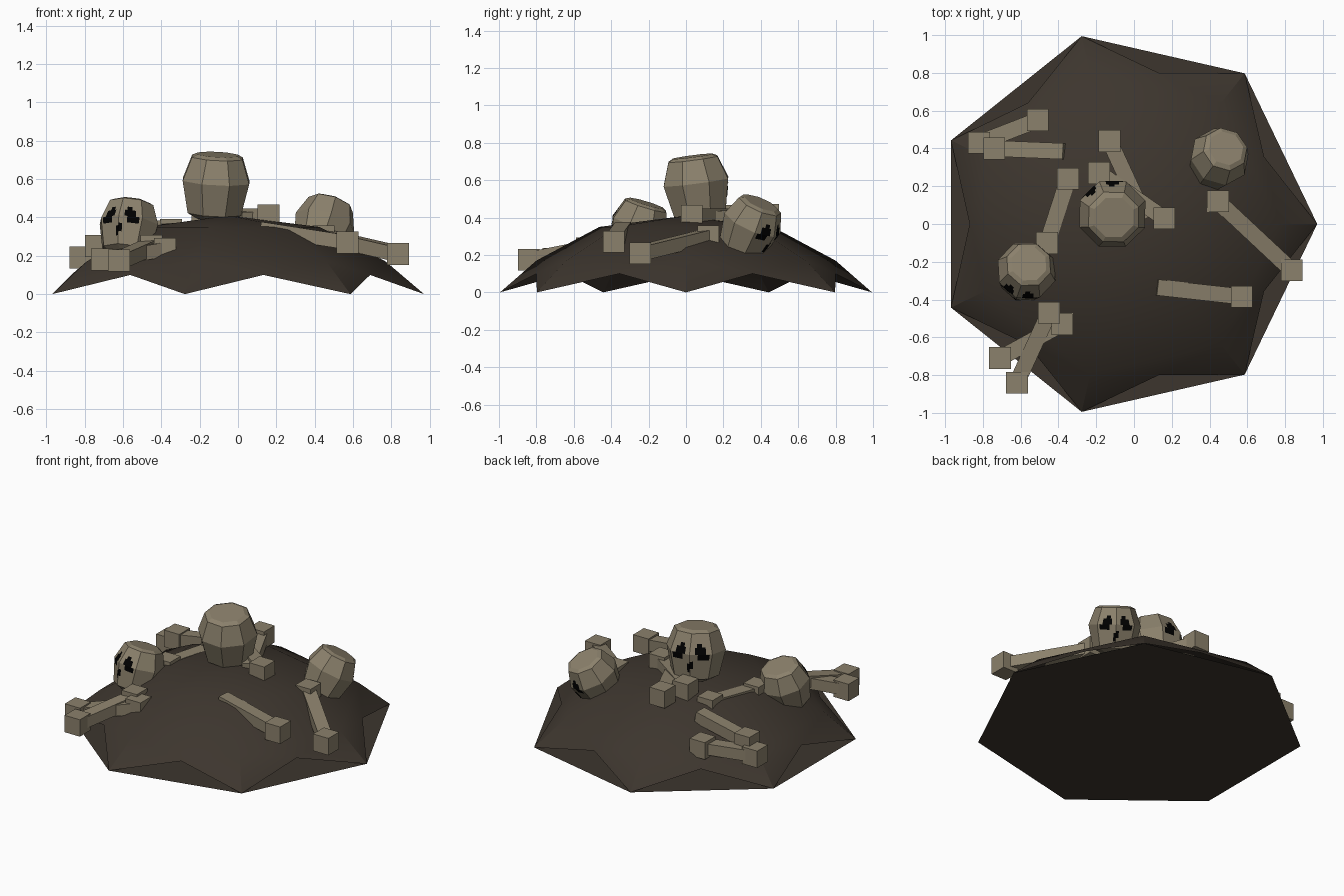
import bpy, bmesh, math
from mathutils import Matrix, Vector

if "Cube" in bpy.data.objects:
    bpy.data.objects.remove(bpy.data.objects["Cube"], do_unlink=True)


def material(name, rgb):
    m = bpy.data.materials.new(name)
    m.use_nodes = True
    m.diffuse_color = (*rgb, 1)
    b = m.node_tree.nodes["Principled BSDF"]
    b.inputs["Base Color"].default_value = (*rgb, 1)
    b.inputs["Roughness"].default_value = 0.9
    return m


EARTH = material("dark earth", (0.046, 0.036, 0.027))
BONE = material("old bone", (0.26, 0.22, 0.15))
BLACK = material("socket black", (0.0, 0.0, 0.0))


def make_object(name, bm, mats):
    me = bpy.data.meshes.new(name)
    bm.to_mesh(me)
    bm.free()
    for m in mats:
        me.materials.append(m)
    ob = bpy.data.objects.new(name, me)
    bpy.context.collection.objects.link(ob)
    return ob


# Seven-pointed mound: rings from the ground points up to the apex
def build_mound():
    bm = bmesh.new()
    n = 7

    def ring(r, z, shift=0.0):
        return [bm.verts.new((-0.05 + r * math.cos(math.tau * (k + shift) / n),
                              r * math.sin(math.tau * (k + shift) / n), z))
                for k in range(n)]

    tips = ring(1.02, 0.0)
    arches = ring(0.82, 0.1, 0.5)
    shoulder = ring(0.82, 0.17)
    crown = ring(0.475, 0.35)
    apex = bm.verts.new((-0.05, 0, 0.41))
    for k in range(n):
        j = (k + 1) % n
        bm.faces.new((tips[k], arches[k], shoulder[k]))
        bm.faces.new((arches[k], tips[j], shoulder[j]))
        bm.faces.new((arches[k], shoulder[j], shoulder[k]))
        bm.faces.new((shoulder[k], shoulder[j], crown[j], crown[k]))
        bm.faces.new((crown[k], crown[j], apex))
    # flat underside
    bm.faces.new(tips[::-1])
    ob = make_object("mound", bm, [EARTH])
    bpy.ops.object.select_all(action='DESELECT')
    ob.select_set(True)
    bpy.context.view_layer.objects.active = ob
    bpy.ops.object.shade_smooth_by_angle(angle=math.radians(32))


build_mound()

# Skull: eight-sided barrel, (radius, height) from bottom to top
PROFILE = [(0.5, -0.98), (0.8, -0.82), (1.0, 0.08), (0.76, 0.74), (0.6, 0.82)]


def skull_point(deg, z):
    """Point just outside the eight-sided surface at an angle and height."""
    for (r0, z0), (r1, z1) in zip(PROFILE, PROFILE[1:]):
        if z0 <= z <= z1:
            r = r0 + (r1 - r0) * (z - z0) / (z1 - z0)
    off = (deg % 45) - 22.5
    r *= math.cos(math.radians(22.5)) / math.cos(math.radians(off))
    a = math.radians(deg)
    return Vector((r * math.cos(a), r * math.sin(a), z)) * 1.015


# Ragged sockets: (angle from, angle to, height from, height to)
SOCKET = [(10, 33, 0.08, 0.30), (16, 40, -0.12, 0.08), (14, 25, 0.30, 0.42)]
NOSE = [(0, 7, -0.42, -0.16), (-6, 0, -0.55, -0.24)]


def build_skull(name, loc, size, facing, tilt):
    bm = bmesh.new()
    rings = [[bm.verts.new((r * math.cos(math.pi * k / 4), r * math.sin(math.pi * k / 4), z))
              for k in range(8)] for r, z in PROFILE]
    for low, high in zip(rings, rings[1:]):
        for k in range(8):
            j = (k + 1) % 8
            bm.faces.new((low[k], low[j], high[j], high[k]))
    bm.faces.new(rings[0][::-1])
    bm.faces.new(rings[-1])
    # eye sockets on both sides, and the nose
    patches = SOCKET + [(-b, -a, c, d) for a, b, c, d in SOCKET] + NOSE
    for a, b, c, d in patches:
        f = bm.faces.new([bm.verts.new(skull_point(*p))
                          for p in ((a, c), (b, c), (b, d), (a, d))])
        f.material_index = 1
    bm.transform(Matrix.Translation(loc)
                 @ Matrix.Rotation(math.radians(facing), 4, 'Z')
                 @ Matrix.Rotation(math.radians(tilt), 4, 'Y')
                 @ Matrix.Scale(size, 4))
    make_object(name, bm, [BONE, BLACK])


build_skull("top_skull", (-0.115, 0.055, 0.575), 0.188, 112, -8)
build_skull("left_skull", (0.45, 0.35, 0.36), 0.162, 54, 28)
build_skull("right_skull", (-0.57, -0.25, 0.35), 0.162, 250, -18)


# Bone: square shaft with a cube knob on each exposed end
def build_bone(name, a, b, far_knob=True):
    a, b = Vector(a), Vector(b)
    bm = bmesh.new()
    d = b - a
    turn = d.to_track_quat('X', 'Z').to_matrix().to_4x4()
    bmesh.ops.create_cube(bm, size=1, matrix=Matrix.Translation((a + b) / 2) @ turn
                          @ Matrix.Diagonal((d.length, 0.085, 0.075, 1)))
    for p in ([a, b] if far_knob else [a]):
        bmesh.ops.create_cube(bm, size=0.115, matrix=Matrix.Translation(p))
    make_object(name, bm, [BONE])


build_bone("back_right_bone", (-0.82, 0.43, 0.19), (-0.51, 0.55, 0.21))
build_bone("back_right_buried_bone", (-0.74, 0.40, 0.25), (-0.37, 0.385, 0.32), False)
build_bone("front_right_bone", (-0.71, -0.71, 0.18), (-0.38, -0.53, 0.235))
build_bone("front_right_crossed_bone", (-0.62, -0.84, 0.175), (-0.45, -0.47, 0.25))
build_bone("right_middle_bone", (-0.35, 0.24, 0.335), (-0.46, -0.10, 0.325))
build_bone("back_bone", (-0.13, 0.44, 0.415), (0.06, 0.03, 0.39), False)
build_bone("top_bone", (0.16, 0.03, 0.41), (-0.185, 0.27, 0.41))
build_bone("left_bone", (0.835, -0.245, 0.21), (0.445, 0.12, 0.30))
build_bone("front_left_buried_bone", (0.57, -0.385, 0.27), (0.12, -0.335, 0.34), False)
